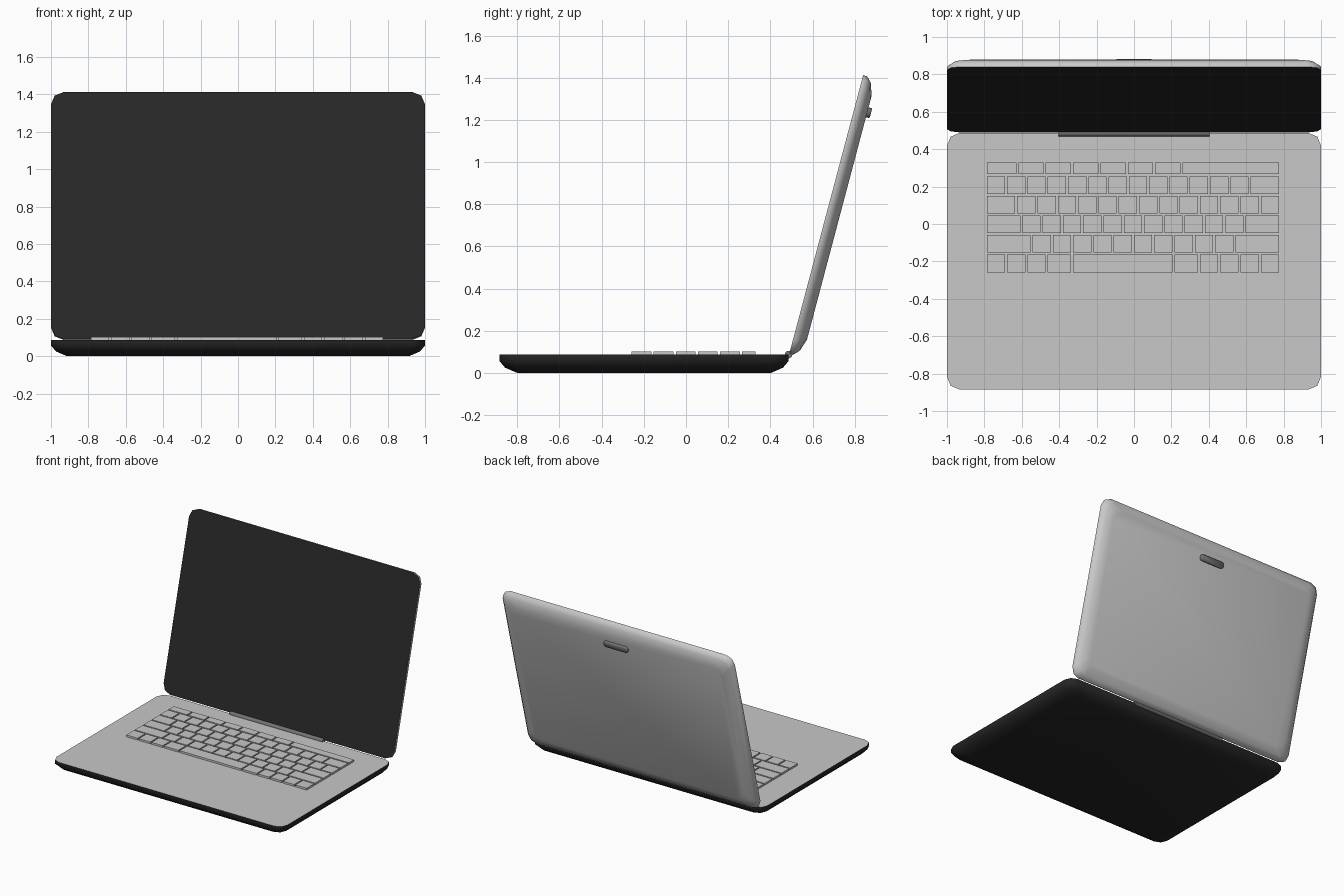
import bpy, bmesh, math
from mathutils import Vector, Matrix

if "Cube" in bpy.data.objects:
    bpy.data.objects.remove(bpy.data.objects["Cube"])


def material(name, v):
    m = bpy.data.materials.new(name)
    m.diffuse_color = (v, v, v, 1)
    m.use_nodes = True
    m.node_tree.nodes["Principled BSDF"].inputs["Base Color"].default_value = m.diffuse_color
    return m


SILVER = material("silver", 0.58)
BLACK = material("black", 0.02)
GREY = material("dark_grey", 0.17)


def finish(name, bm, mats, angle=None):
    bmesh.ops.recalc_face_normals(bm, faces=bm.faces)
    me = bpy.data.meshes.new(name)
    bm.to_mesh(me)
    bm.free()
    for m in mats:
        me.materials.append(m)
    ob = bpy.data.objects.new(name, me)
    bpy.context.collection.objects.link(ob)
    if angle:
        bpy.ops.object.select_all(action='DESELECT')
        bpy.context.view_layer.objects.active = ob
        ob.select_set(True)
        bpy.ops.object.shade_smooth_by_angle(angle=math.radians(angle))
    return ob


def outline(hx, hy, r, seg):
    """Rounded rectangle, counter-clockwise."""
    pts = []
    for k, (sx, sy) in enumerate([(1, 1), (-1, 1), (-1, -1), (1, -1)]):
        for i in range(seg + 1):
            a = math.pi / 2 * (k + i / seg)
            pts.append((sx * (hx - r) + r * math.cos(a), sy * (hy - r) + r * math.sin(a)))
    return pts


def slab(name, hx, hy, r, seg, profile, mats):
    """Flat face at local z = 0, shell curving down through (inset, depth) rings."""
    bm = bmesh.new()
    rings = [[bm.verts.new((x, y, -d)) for x, y in outline(hx - i, hy - i, r, seg)]
             for i, d in profile]
    n = len(rings[0])
    for a, b in zip(rings, rings[1:]):
        for j in range(n):
            bm.faces.new((a[j], b[j], b[(j + 1) % n], a[(j + 1) % n])).material_index = len(mats) - 1
    bm.faces.new(rings[0]).material_index = 0
    bm.faces.new(rings[-1][::-1]).material_index = len(mats) - 1
    return finish(name, bm, mats, 60)


# Base: silver deck over a black rounded tray
TOP = 0.087
base = slab("base", 1, 0.686, 0.068, 2,
            [(0, 0), (0, 0.03), (0.027, 0.062), (0.085, TOP)], [SILVER, BLACK])
base.location = (0, -0.199, TOP)

# Lid: black screen face with a silver rounded shell, tilted back
TILT = Matrix.Translation((0, 0.665, 0.752)) @ Matrix.Rotation(math.radians(75.15), 4, 'X')
lid = slab("lid", 1, 0.683, 0.068, 2,
           [(0, 0), (0, 0.02), (0.027, 0.045), (0.085, 0.064)], [BLACK, SILVER])
lid.matrix_world = TILT

# Latch on the back of the lid
latch = slab("lid_latch", 0.105, 0.024, 0.02, 3,
             [(0, 0), (0, 0.018), (0.004, 0.022)], [GREY])
latch.matrix_world = TILT @ Matrix.Translation((0, 0.518, -0.06))

# Hinge barrel between base and lid
bm = bmesh.new()
bmesh.ops.create_cone(bm, cap_ends=True, segments=16, radius1=0.018, radius2=0.018, depth=0.806,
                      matrix=Matrix.Translation((0, 0.486, 0.087)) @ Matrix.Rotation(math.pi / 2, 4, 'Y'))
finish("hinge", bm, [GREY], 40)

# Keyboard: rows of key widths, front to back
UNIT, GAP, X0 = 0.1085, 0.0107, -0.787
ROWS = [
    [1] * 3 + [1.25, 5, 1.25] + [1] * 4,
    [2.25] + [1] * 10 + [2.25],
    [1.75] + [1] * 11 + [1.75],
    [1.5] + [1] * 13,
    [1] * 13 + [1.5],
    [1.55] + [1.35] * 6 + [4.85],
]
bm = bmesh.new()
for r, widths in enumerate(ROWS):
    y0 = -0.258 + r * 0.1048
    depth = 0.063 if r == 5 else 0.094
    x = X0
    for w in widths:
        size = Vector((w * UNIT - GAP, depth, 0.018))
        centre = Vector((x + size.x / 2, y0 + depth / 2, TOP + 0.006))
        bmesh.ops.create_cube(bm, size=1, matrix=Matrix.Translation(centre) @ Matrix.Diagonal(size.to_4d()))
        x += w * UNIT
finish("keyboard_keys", bm, [SILVER])
